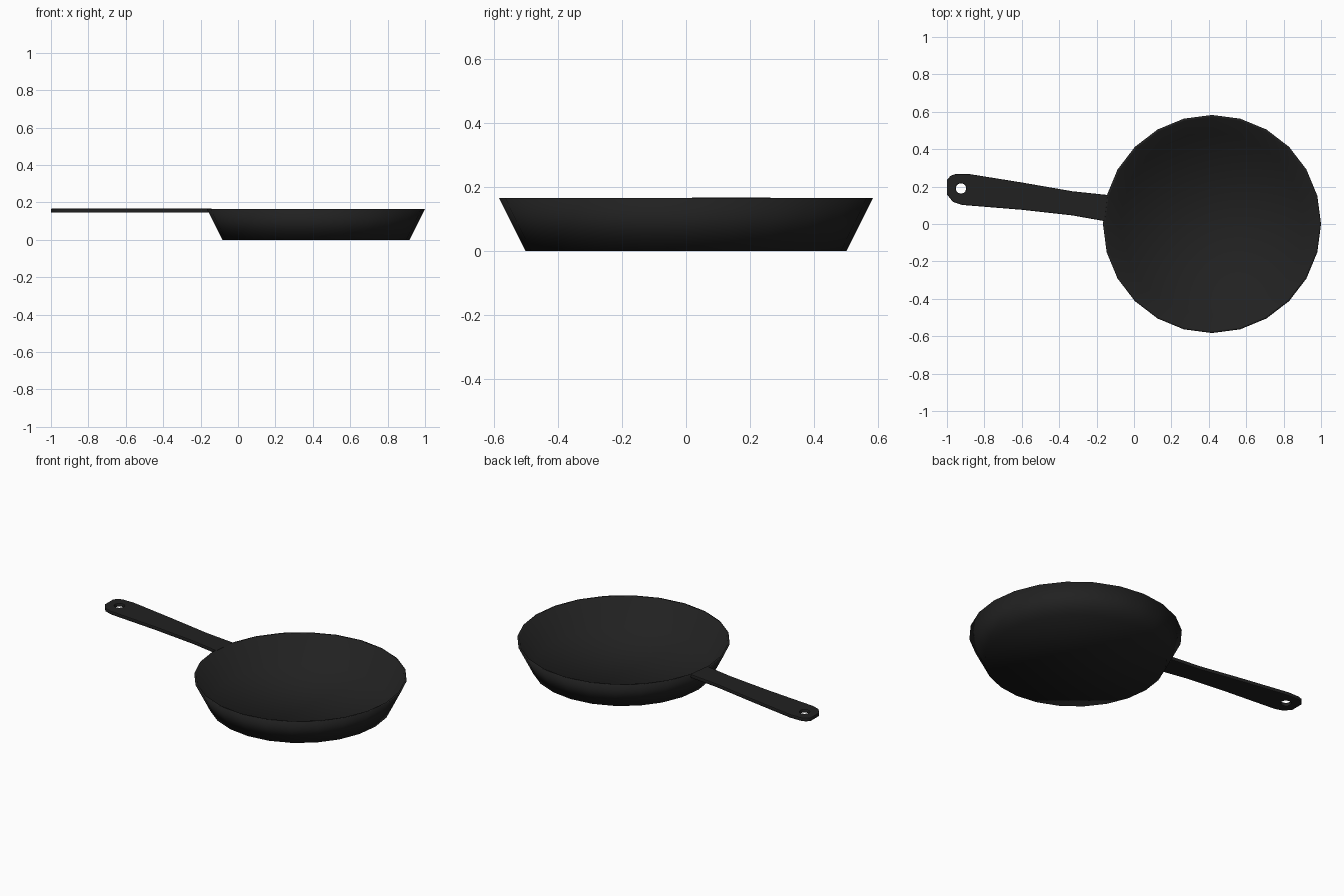
import bpy, bmesh, math

if "Cube" in bpy.data.objects:
    bpy.data.objects.remove(bpy.data.objects["Cube"])

mat = bpy.data.materials.new("black_iron")
mat.diffuse_color = (0.015, 0.015, 0.015, 1)
mat.use_nodes = True
mat.node_tree.nodes["Principled BSDF"].inputs["Base Color"].default_value = mat.diffuse_color

SIDES = 24
CX = 0.417


# Pan body: hollow dish with sloped wall and thin rim
def ring(bm, r, z):
    return [bm.verts.new((CX + r * math.cos(2 * math.pi * i / SIDES),
                          r * math.sin(2 * math.pi * i / SIDES), z))
            for i in range(SIDES)]


profile = [(0.5, 0), (0.583, 0.165), (0.571, 0.165), (0.49, 0.014)]
bm = bmesh.new()
rings = [ring(bm, r, z) for r, z in profile]
for a, b in zip(rings, rings[1:]):
    for i in range(SIDES):
        j = (i + 1) % SIDES
        bm.faces.new((a[i], a[j], b[j], b[i]))
bm.faces.new(rings[0][::-1])
bm.faces.new(rings[-1])
bmesh.ops.recalc_face_normals(bm, faces=bm.faces)
for f in bm.faces:
    f.smooth = True
mesh = bpy.data.meshes.new("pan_body")
bm.to_mesh(mesh)
bm.free()
pan = bpy.data.objects.new("pan_body", mesh)
bpy.context.collection.objects.link(pan)
mesh.materials.append(mat)

# Handle: flat bevelled outline with a hanging hole
outline = [(-1.0, 0.235), (-0.982, 0.257), (-0.955, 0.267), (-0.88, 0.267),
           (-0.6, 0.222), (-0.33, 0.175), (-0.14, 0.155),
           (-0.155, 0.015), (-0.33, 0.046), (-0.6, 0.076), (-0.92, 0.102),
           (-0.968, 0.118), (-1.0, 0.158)]
hole = [(-0.925 + 0.028 * math.cos(math.pi * i / 6),
         0.19 + 0.028 * math.sin(math.pi * i / 6)) for i in range(12)]
curve = bpy.data.curves.new("handle", 'CURVE')
curve.dimensions = '2D'
curve.fill_mode = 'BOTH'
for pts in (outline, hole):
    s = curve.splines.new('POLY')
    s.points.add(len(pts) - 1)
    for p, (x, y) in zip(s.points, pts):
        p.co = (x, y, 0, 1)
    s.use_cyclic_u = True
curve.extrude = 0.006
curve.bevel_depth = 0.005
curve.bevel_resolution = 1
curve.offset = -0.005
handle = bpy.data.objects.new("handle", curve)
bpy.context.collection.objects.link(handle)
handle.location.z = 0.156
curve.materials.append(mat)

bpy.ops.object.select_all(action='DESELECT')
handle.select_set(True)
bpy.context.view_layer.objects.active = handle
bpy.ops.object.convert(target='MESH')
bpy.ops.object.shade_smooth_by_angle(angle=math.radians(40))
